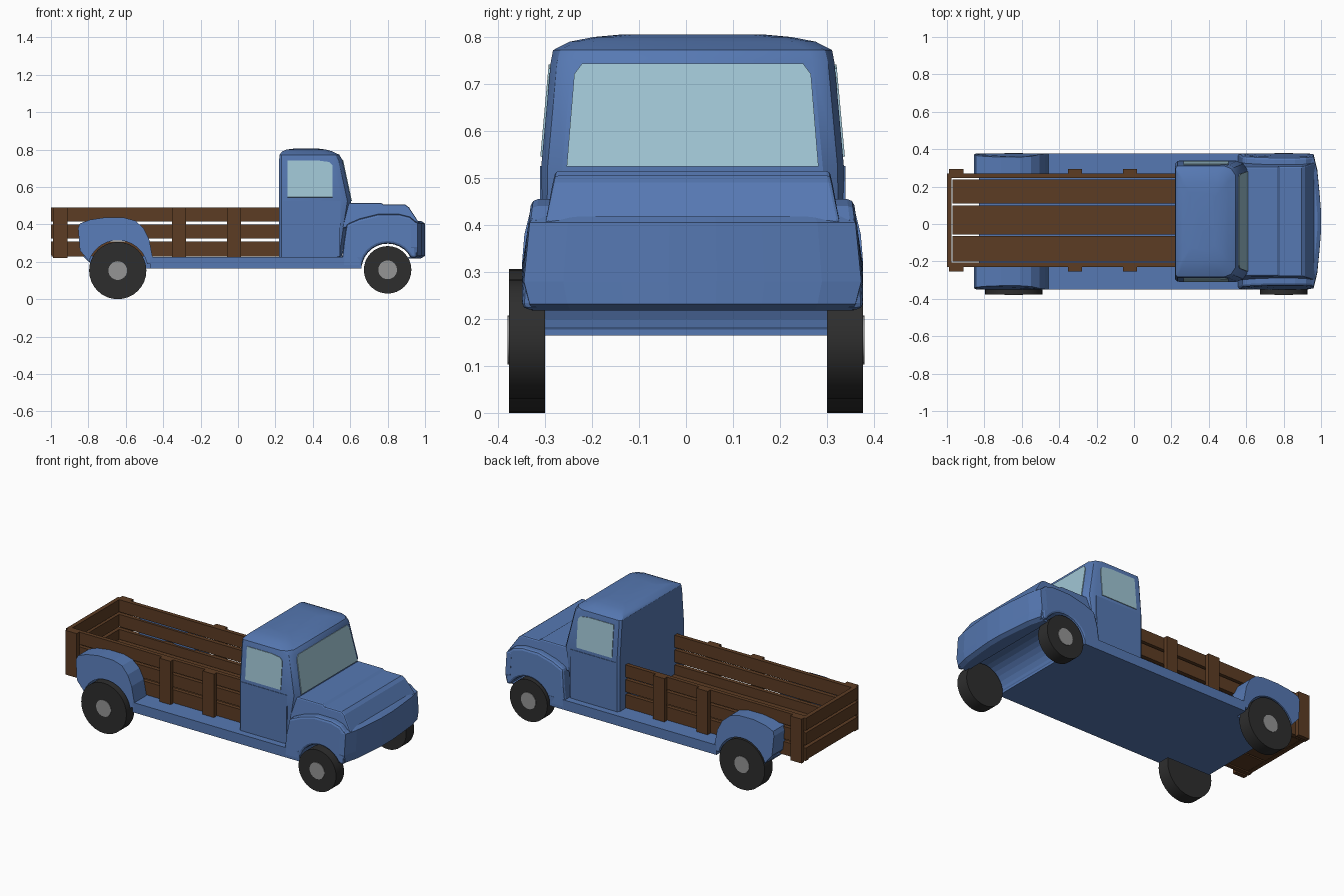
import bpy, bmesh, math
from mathutils import Vector

if "Cube" in bpy.data.objects:
    bpy.data.objects.remove(bpy.data.objects["Cube"])

CY = 0.014  # centre line of the bodywork


def material(name, rgb):
    m = bpy.data.materials.new(name)
    m.use_nodes = True
    m.diffuse_color = (*rgb, 1)
    bsdf = next(n for n in m.node_tree.nodes if n.type == 'BSDF_PRINCIPLED')
    bsdf.inputs["Base Color"].default_value = (*rgb, 1)
    bsdf.inputs["Roughness"].default_value = 0.7
    return m


BLUE = material("body blue", (.093, .19, .45))
WOOD = material("brown wood", (.107, .045, .017))
GLASS = material("pale glass", (.35, .56, .66))
TYRE = material("black rubber", (.027, .027, .027))
HUB = material("grey metal", (.3, .3, .3))


def finish(name, bm, mat, bevel=0, smooth=False):
    bmesh.ops.recalc_face_normals(bm, faces=bm.faces)
    mesh = bpy.data.meshes.new(name)
    bm.to_mesh(mesh)
    bm.free()
    mesh.materials.append(mat)
    ob = bpy.data.objects.new(name, mesh)
    bpy.context.collection.objects.link(ob)
    if bevel:
        mod = ob.modifiers.new("soft edges", 'BEVEL')
        mod.width, mod.segments = bevel, 2
        mod.limit_method, mod.angle_limit = 'ANGLE', math.radians(50)
    if smooth:
        bpy.ops.object.select_all(action='DESELECT')
        ob.select_set(True)
        bpy.context.view_layer.objects.active = ob
        bpy.ops.object.shade_smooth_by_angle(angle=math.radians(30))
    return ob


def loft(name, rings, mat, **kw):
    """Skin a list of equal-length closed rings and cap the ends."""
    bm = bmesh.new()
    vs = [[bm.verts.new(p) for p in r] for r in rings]
    n = len(vs[0])
    for a, b in zip(vs, vs[1:]):
        for i in range(n):
            j = (i + 1) % n
            bm.faces.new((a[i], a[j], b[j], b[i]))
    bm.faces.new(vs[0])
    bm.faces.new(vs[-1])
    return finish(name, bm, mat, **kw)


def prism(name, pts, half_at, mat, y_in=None, side=1, **kw):
    """Extrude an x-z profile across y; half_at gives the half width at z."""
    outer = [(x, CY + side * half_at(z), z) for x, z in pts]
    inner = [(x, CY - half_at(z) if y_in is None else CY + side * y_in, z) for x, z in pts]
    return loft(name, [inner, outer], mat, **kw)


def box(name, x0, x1, y0, y1, z0, z1, mat):
    ring = [(x0, y0), (x1, y0), (x1, y1), (x0, y1)]
    return loft(name, [[(x, y, z) for x, y in ring] for z in (z0, z1)], mat)


def plate(name, pts, normal, mat, thick=.004):
    n = Vector(normal).normalized() * thick
    pts = [Vector(p) for p in pts]
    return loft(name, [[p - n for p in pts], [p + n for p in pts]], mat)


def arch(cx, cz, r, a0, a1, steps=12):
    angles = [math.radians(a0 + (a1 - a0) * i / steps) for i in range(steps + 1)]
    return [(cx + r * math.cos(a), cz + r * math.sin(a)) for a in angles]


# Chassis and running boards
box("running_board", -.47, .66, CY - .363, CY + .363, .165, .225, BLUE)
prism("rear_chassis", [(-.46, .165), (-.76, .165), (-.83, .23), (-.46, .23)],
      lambda z: .29, BLUE)

# Front fenders, open right through the wheel arch
fender = [(.55, .168), (.565, .30), (.58, .40), (.65, .43), (.75, .455), (.86, .455),
          (.92, .44), (.955, .41), (.955, .22)]
prism("front_fenders", fender + arch(.8, .157, .14, 27, 175),
      lambda z: .363 - max(0, z - .30) * .13, BLUE, bevel=.014)

# Hood
prism("hood", [(.56, .38), (.56, .515), (.765, .515), (.78, .505), (.895, .505),
               (.915, .49), (.967, .41), (.967, .38)],
      lambda z: .315 - max(0, z - .41) * .22, BLUE, bevel=.008)

# Nose with a curved plan
plan = [(.925, .355), (.96, .352), (.98, .27), (.992, .15), (1, .05)]
plan += [(x, -y) for x, y in reversed(plan)]
levels = [(.218, -.022, .965), (.232, 0, .985), (.28, 0, 1.02), (.405, 0, .985), (.418, -.02, .96)]
loft("nose", [[(x + dx, CY + y * s, z) for x, y in plan] for z, dx, s in levels], BLUE)

# Cab: height, rear x, front x, half width, corner cut
cab = [(.2, .22, .55, .322, .03), (.41, .22, .585, .322, .04), (.525, .22, .605, .322, .045),
       (.745, .22, .558, .302, .045), (.772, .222, .542, .297, .05), (.79, .236, .505, .262, .05),
       (.8, .26, .47, .21, .04), (.805, .3, .43, .155, .03)]


def cab_ring(z, x0, x1, h, c):
    half = [(x0, h - .012), (x0 + .012, h), (x1 - c * 1.2, h), (x1 - c * .45, h - c * .3), (x1, h - c)]
    return ([(x, CY + y, z) for x, y in half] +
            [(x, CY - y, z) for x, y in reversed(half)])


loft("cab", [cab_ring(*level) for level in cab], BLUE, smooth=True)


def cab_half(z):
    return .322 - max(0, z - .525) * .091


def cab_front(z):
    return .605 - (z - .525) * .2136


# Windscreen
glass = [(-.268, .524), (.268, .524), (.252, .72), (.235, .743), (-.235, .743), (-.252, .72)]
plate("windscreen", [(cab_front(z), CY + y, z) for y, z in glass], (1, 0, .21), GLASS)

for side, tag in ((1, "left"), (-1, "right")):
    # Doors and side windows
    pane = [(.265, .545), (.505, .545), (.505, .715), (.488, .733), (.43, .741), (.265, .741)]
    plate(tag + "_window", [(x, CY + side * cab_half(z), z) for x, z in pane],
          (0, side, .09), GLASS)
    door = [(.24, .228), (.545, .228), (.548, .525), (.24, .525)]
    plate(tag + "_door", [(x, CY + side * .322, z) for x, z in door], (0, side, 0), BLUE, .003)

    # Rear fender
    outline = [(-.79, .195), (-.845, .26), (-.855, .38), (-.845, .405), (-.79, .425), (-.71, .437),
               (-.61, .436), (-.55, .42), (-.505, .38), (-.475, .32), (-.452, .2)]
    prism(tag + "_rear_fender", outline + arch(-.643, .153, .162, 12, 162),
          lambda z: .363 - max(0, z - .36) * .25, BLUE, y_in=.245, side=side, bevel=.016)

    # Wheels
    for tag2, x, z, r in (("front", .8, .157, .127), ("rear", -.643, .153, .153)):
        for part, rad, y0, y1, mat in (("wheel", r, .3, .377, TYRE), ("hub", .05, .37, .38, HUB)):
            rings = [[(px, side * y, pz) for px, pz in arch(x, z, rad, 0, 348.75, 31)]
                     for y in (y0, y1)]
            loft(f"{tag}_{tag2}_{part}", rings, mat, smooth=True)

    # Bed side boards and stakes
    by = CY + .006
    for i, (z0, z1) in enumerate(((.228, .308), (.325, .4), (.415, .49))):
        ys = sorted((by + side * .225, by + side * .25))
        box(f"{tag}_side_board_{i}", -.998, .22, *ys, z0, z1, WOOD)
    for i, x in enumerate((-.95, -.315, -.022)):
        ys = sorted((by + side * .25, by + side * .275))
        box(f"{tag}_stake_{i}", x - .038, x + .038, *ys, .22, .49, WOOD)

# Tailgate boards
for i, (z0, z1) in enumerate(((.235, .308), (.325, .4), (.415, .49))):
    box(f"tailgate_board_{i}", -1, -.975, CY - .245, CY + .257, z0, z1, WOOD)

# Bed floor planks
for i, (y0, y1) in enumerate(((-.2, -.065), (-.055, .1), (.11, .238))):
    box(f"floor_plank_{i}", -.97, .22, y0, y1, .232, .252, WOOD)
